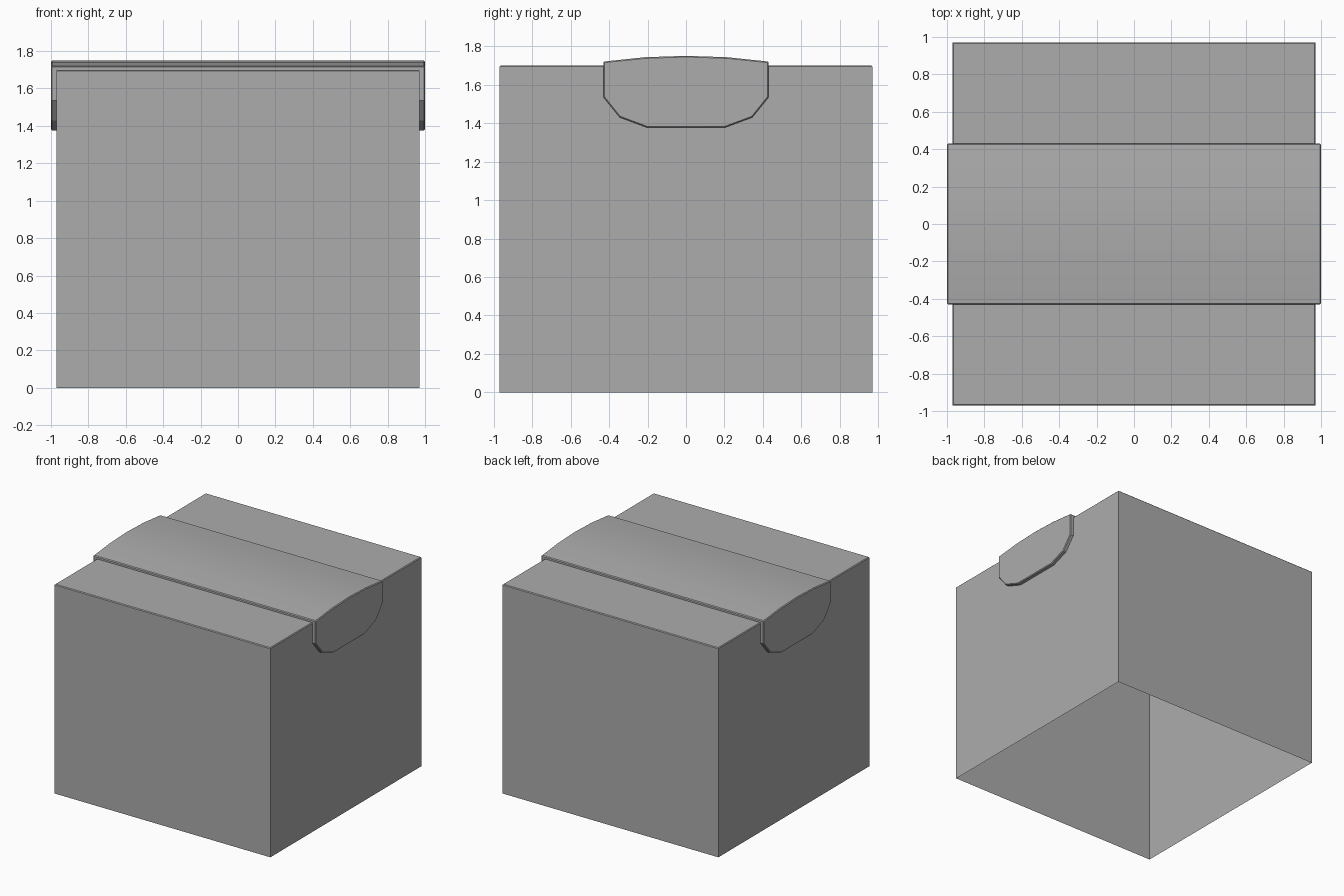
import bpy, bmesh, math

if "Cube" in bpy.data.objects:
    bpy.data.objects.remove(bpy.data.objects["Cube"], do_unlink=True)

COLOUR = (0.415, 0.415, 0.415, 1)
grey = bpy.data.materials.new("mid_grey")
grey.use_nodes = True
grey.diffuse_color = COLOUR
grey.node_tree.nodes["Principled BSDF"].inputs["Base Color"].default_value = COLOUR

HALF, TOP = 0.97, 1.70


def finish(name, bm):
    bmesh.ops.recalc_face_normals(bm, faces=bm.faces)
    mesh = bpy.data.meshes.new(name)
    bm.to_mesh(mesh)
    bm.free()
    mesh.materials.append(grey)
    obj = bpy.data.objects.new(name, mesh)
    bpy.context.collection.objects.link(obj)
    return obj


def block(bottom, top):
    bm = bmesh.new()
    bmesh.ops.create_cube(bm, size=1)
    for v in bm.verts:
        v.co.x *= 2 * HALF
        v.co.y *= 2 * HALF
        v.co.z = top if v.co.z > 0 else bottom
    return bm


def soften(bm, edges, width):
    bmesh.ops.bevel(bm, geom=edges, offset=width, segments=1,
                    affect='EDGES', profile=0.5)


# Box shell: softened top rim, open underneath
bm = block(0, TOP)
soften(bm, [e for e in bm.edges if all(v.co.z > 1 for v in e.verts)], 0.006)
under = [f for f in bm.faces if all(v.co.z < 0.01 for v in f.verts)]
bmesh.ops.delete(bm, geom=under, context='FACES_ONLY')
finish("box_shell", bm)

# Band outline: arched top and faceted hanging tabs
width = 0.43
arch = [(width * i / 2, 1.75 - 0.03 * (i / 2) ** 2) for i in range(-2, 3)]
lower = [(width, 1.535), (0.345, 1.43), (0.2, 1.376)]
outline = arch + lower + [(-y, z) for y, z in reversed(lower)]

bm = bmesh.new()
face = bm.faces.new([bm.verts.new((-1, y, z)) for y, z in outline])
made = bmesh.ops.extrude_face_region(bm, geom=[face], use_keep_orig=True)
for item in made["geom"]:
    if isinstance(item, bmesh.types.BMVert):
        item.co.x = 1
bmesh.ops.recalc_face_normals(bm, faces=bm.faces)
ends = [e for e in bm.edges if abs(e.verts[0].co.x - e.verts[1].co.x) < 0.01]
corners = [e for e in bm.edges if e not in ends and
           all(abs(v.co.y) > 0.42 and v.co.z > TOP for v in e.verts)]
soften(bm, ends + corners, 0.006)
band = finish("top_band", bm)

# Hollow the band so it wraps over the box
cutter = finish("band_cutter", block(-0.1, TOP))
cutter.hide_render = True
cut = band.modifiers.new("wrap", 'BOOLEAN')
cut.operation = 'DIFFERENCE'
cut.solver = 'EXACT'
cut.object = cutter
bpy.ops.object.select_all(action='DESELECT')
bpy.context.view_layer.objects.active = band
band.select_set(True)
bpy.ops.object.modifier_apply(modifier=cut.name)
bpy.data.objects.remove(cutter, do_unlink=True)
bpy.ops.object.shade_smooth_by_angle(angle=math.radians(15))
